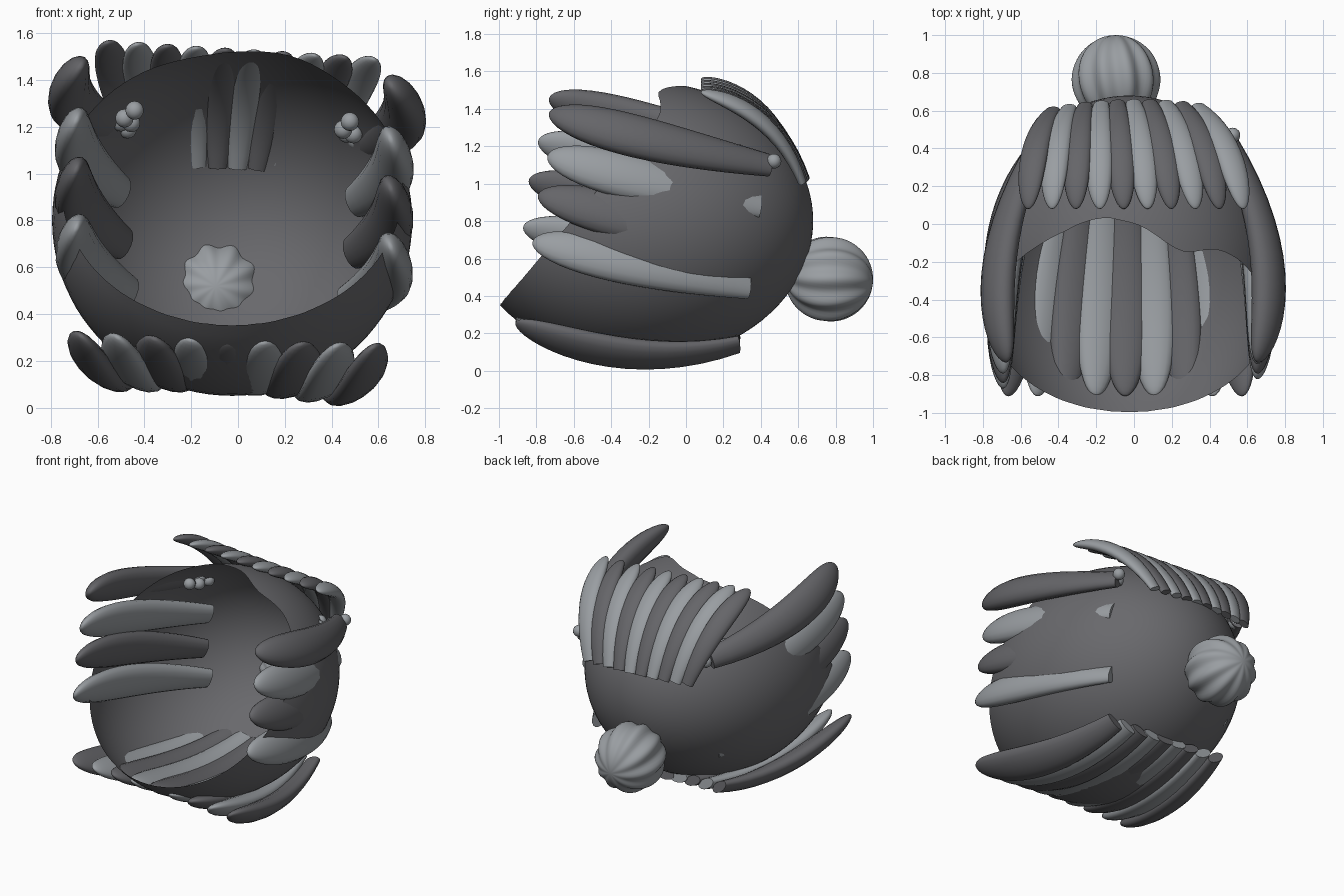
import bpy, bmesh, math
from mathutils import Vector as V

if "Cube" in bpy.data.objects:
    bpy.data.objects.remove(bpy.data.objects["Cube"])


def material(name, r, g, b):
    m = bpy.data.materials.new(name)
    m.diffuse_color = (r, g, b, 1)
    m.use_nodes = True
    m.node_tree.nodes["Principled BSDF"].inputs["Base Color"].default_value = m.diffuse_color
    return m


DARK = material("dark_grey", 0.13, 0.13, 0.14)
LIGHT = material("light_grey", 0.32, 0.34, 0.36)
SHELL = material("shell_grey", 0.14, 0.14, 0.15)


def finish(name, bm, mat):
    bmesh.ops.recalc_face_normals(bm, faces=bm.faces)
    me = bpy.data.meshes.new(name)
    bm.to_mesh(me)
    bm.free()
    me.materials.append(mat)
    ob = bpy.data.objects.new(name, me)
    bpy.context.collection.objects.link(ob)
    bpy.ops.object.select_all(action='DESELECT')
    ob.select_set(True)
    bpy.context.view_layer.objects.active = ob
    bpy.ops.object.shade_smooth_by_angle(angle=math.radians(45))
    return ob


def skin(bm, rings):
    n = len(rings[0])
    for a, b in zip(rings, rings[1:]):
        for i in range(n):
            j = (i + 1) % n
            bm.faces.new((a[i], a[j], b[j], b[i]))


def petal(name, root, ctrl, tip, normal, width, thick, mat):
    """Flattened lock along a quadratic curve: blunt root, rounded tip."""
    root, ctrl, tip, normal = V(root), V(ctrl), V(tip), V(normal)
    bm = bmesh.new()
    rings, steps, sides = [], 18, 16
    for k in range(steps + 1):
        t = math.sin(k / steps * math.pi / 2) * 0.999
        p = root * (1 - t) ** 2 + ctrl * 2 * t * (1 - t) + tip * t * t
        d = ((ctrl - root) * (1 - t) + (tip - ctrl) * t).normalized()
        s = d.cross(normal).normalized()
        u = s.cross(d)
        r = (0.5 + 1.1 * t - 0.5 * t * t) * math.sqrt(1 - t ** 4)
        rings.append([bm.verts.new(p + s * width * r * math.cos(a) + u * thick * r * math.sin(a))
                      for a in (2 * math.pi * i / sides for i in range(sides))])
    skin(bm, rings)
    bm.faces.new(rings[0])
    bm.faces.new(rings[-1])
    return finish(name, bm, mat)


def lerp(a, b, t):
    return V(a).lerp(V(b), t)


# Open hood shell: ellipsoid running from the back pole to a slanted, wavy rim
C, R = V((-0.025, -0.25, 0.8)), V((0.77, 0.93, 0.75))


def shell_point(th, ph):
    return C + V((R.x * math.sin(th) * math.cos(ph), R.y * math.cos(th),
                  R.z * math.sin(th) * math.sin(ph)))


def beyond_rim(p):
    wave = -0.012
    if p.z > 1.1:
        wave = 0.04 * math.exp(-((p.x + 0.2) / 0.15) ** 2) - 0.13 * math.exp(-((p.x - 0.25) / 0.17) ** 2)
    return p.y < -1 + 0.85 * (p.z - 0.33) + wave


bm = bmesh.new()
N, M = 96, 32
cols = []
for i in range(N):
    ph, th = 2 * math.pi * i / N, 0.3
    while not beyond_rim(shell_point(th, ph)) and th < 3:
        th += 0.004
    cols.append((th, ph))
rings = [[bm.verts.new(shell_point(th * k / M, ph)) for th, ph in cols] for k in range(1, M + 1)]
skin(bm, rings)
pole = bm.verts.new(C + V((0, R.y, 0)))
for i in range(N):
    bm.faces.new((pole, rings[0][i], rings[0][(i + 1) % N]))
finish("hood_shell", bm, SHELL)

# Ribbed round tail
bm = bmesh.new()
bmesh.ops.create_uvsphere(bm, u_segments=80, v_segments=32, radius=0.235)
for v in bm.verts:
    a = math.atan2(v.co.y, v.co.x) + v.co.z * 0.6
    f = 0.945 + 0.055 * math.cos(10 * a)
    v.co.x *= f
    v.co.y *= f
tail = finish("tail", bm, LIGHT)
tail.location = (-0.095, 0.765, 0.49)
tail.rotation_euler = (math.radians(-97), 0, 0)

# Row of locks over the back of the crown
for i in range(10):
    t = i / 9
    bow = 0.03 * (1 - (2 * t - 1) ** 2)
    petal(f"crown_lock_{i}",
          lerp((-0.43, 0.60, 1.04), (0.34, 0.62, 1.01), t) + V((0, bow, 0)),
          lerp((-0.54, 0.48, 1.45), (0.50, 0.48, 1.39), t),
          lerp((-0.56, 0.08, 1.56), (0.58, 0.08, 1.49), t),
          ((t - 0.5) * 0.6, 0.6, 0.8), 0.082, 0.045, LIGHT if i % 2 else DARK)

# Row of locks under the chin
for i in range(9):
    t = i / 8
    x, up = -0.64 + 1.19 * t, 0.08 * (1 - t)
    petal(f"chin_lock_{i}", (x * 0.72, 0.28, 0.14 + up * 0.6), (x * 0.92, -0.3, -0.015 + up),
          (x * 1.05, -0.91, 0.26 + up * 0.6), (x * 1.2, 0, -1), 0.135, 0.068,
          DARK if i % 2 == 0 else LIGHT)

# Side locks: z offsets differ a little between the two sides
for s, name, dz, dy in ((1, "right", 0, 0), (-1, "left", 0.08, -0.05)):
    for i, (ty, tz, ry, rz) in enumerate(((-0.74, 1.15, 0.39, 0.88),
                                          (-0.79, 0.94, 0.32, 0.66),
                                          (-0.82, 0.69, 0.33, 0.45))):
        petal(f"cheek_lock_{name}_{i}", (s * (0.50, 0.49, 0.465)[i], ry, rz + dz * 0.5),
              (s * 0.745 - 0.015, -0.2, (tz + rz) / 2 - 0.01 + dz),
              (s * 0.67 - 0.02, ty + dy, tz + dz), (s, 0, 0.4), 0.142, 0.08,
              DARK if i == 1 else LIGHT)
    # Long upper lock and its beaded tie
    petal(f"long_lock_{name}", (s * 0.50, 0.44, 1.10 + dz), (s * 0.83, -0.2, 1.22 + dz),
          (s * 0.66 - 0.01, -0.73, 1.38 + dz), (s * 0.85, 0, 0.5), 0.135, 0.085, DARK)
    bm = bmesh.new()
    for k in range(7):
        p = lerp((s * 0.46, 0.08, 1.21), (s * 0.505, 0.47, 1.11), k / 6)
        p.z += dz * 0.6
        p += V((0.018 * (-1) ** k, 0, 0.012 * math.cos(k * 2)))
        new = bmesh.ops.create_uvsphere(bm, u_segments=14, v_segments=8, radius=0.04)['verts']
        bmesh.ops.translate(bm, verts=new, vec=p)
    finish(f"bead_tie_{name}", bm, LIGHT)
